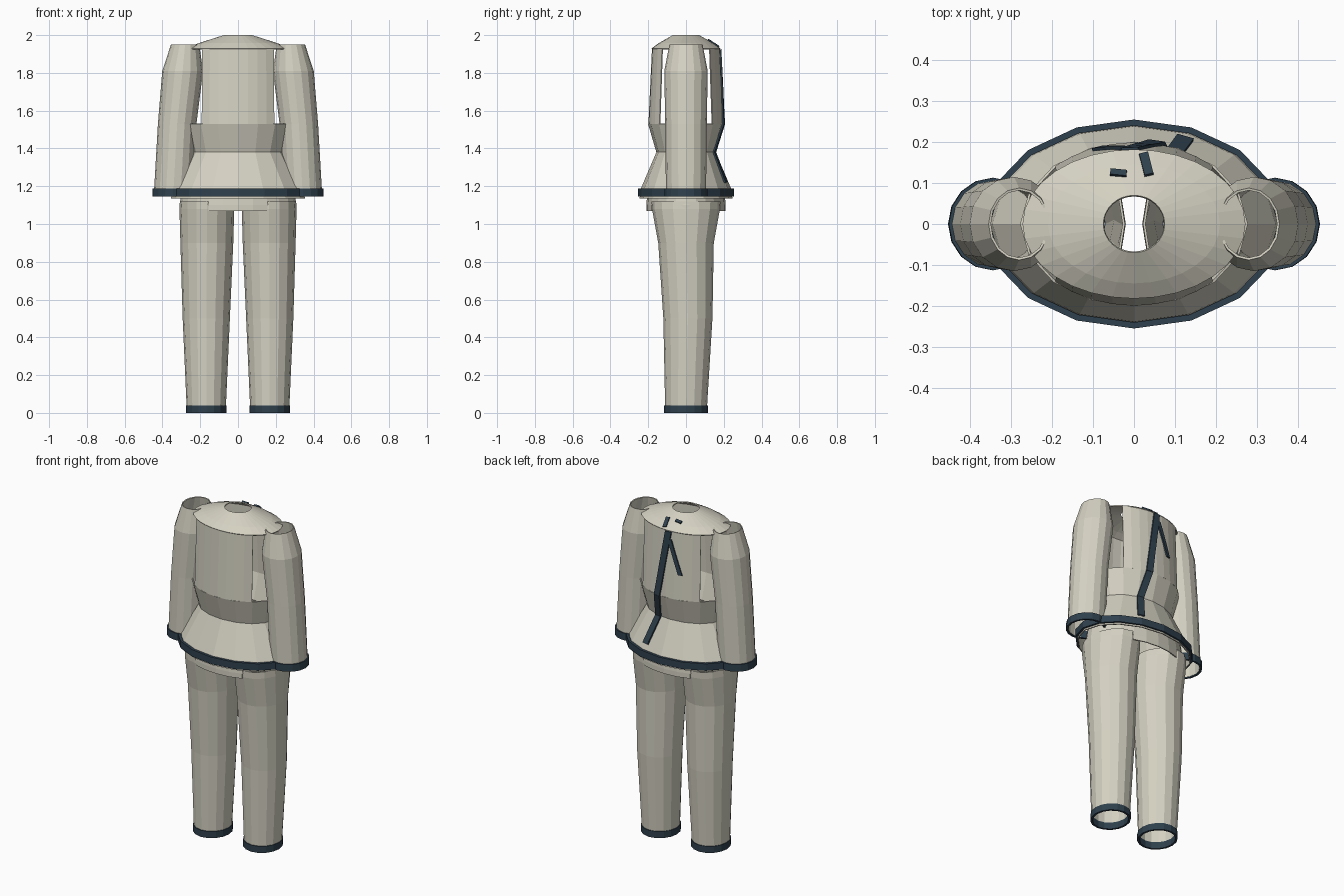
import bpy
import math

if "Cube" in bpy.data.objects:
    bpy.data.objects.remove(bpy.data.objects["Cube"])


def material(name, rgb):
    m = bpy.data.materials.new(name)
    m.diffuse_color = (*rgb, 1)
    m.use_nodes = True
    m.node_tree.nodes["Principled BSDF"].inputs["Base Color"].default_value = m.diffuse_color
    return m


CREAM = material("cream_fabric", (0.66, 0.64, 0.54))
NAVY = material("navy_trim", (0.028, 0.052, 0.075))


def add_mesh(name, verts, faces, mat, thickness, offset=-1):
    me = bpy.data.meshes.new(name)
    me.from_pydata(verts, [], faces)
    me.materials.append(mat)
    ob = bpy.data.objects.new(name, me)
    bpy.context.collection.objects.link(ob)
    sol = ob.modifiers.new("cloth_thickness", 'SOLIDIFY')
    sol.thickness = thickness
    sol.offset = offset
    return ob


def loft(name, rings, mat, sides=16, thickness=0.006, keep=None):
    """Open tube through elliptical rings (cx, cy, z, rx, ry), bottom to top."""
    verts, faces = [], []
    for cx, cy, z, rx, ry in rings:
        for j in range(sides):
            a = 2 * math.pi * j / sides
            verts.append((cx + rx * math.cos(a), cy + ry * math.sin(a), z))
    for i in range(len(rings) - 1):
        for j in range(sides):
            if keep and not keep(360 * (j + 0.5) / sides):
                continue
            k = (j + 1) % sides
            faces.append((i * sides + j, i * sides + k,
                          (i + 1) * sides + k, (i + 1) * sides + j))
    return add_mesh(name, verts, faces, mat, thickness)


def lerp_table(table, v):
    for a, b in zip(table, table[1:]):
        if a[0] <= v <= b[0]:
            t = (v - a[0]) / (b[0] - a[0])
            return [p + (q - p) * t for p, q in zip(a, b)]
    return table[0] if v < table[0][0] else table[-1]


# Jacket silhouette: height, half width, half depth
SKIRT = [(1.135, 0.355, 0.246), (1.19, 0.345, 0.238),
         (1.38, 0.24, 0.157), (1.53, 0.278, 0.201)]
CHEST = [(1.53, 0.272, 0.199), (1.93, 0.268, 0.18)]
YOKE = [(1.93, 0.272, 0.182), (1.957, 0.21, 0.145), (2.0, 0.075, 0.07)]


def centred(profile):
    return [(0, 0, z, rx, ry) for z, rx, ry in profile]


# Jacket body
loft("jacket_skirt", centred(SKIRT), CREAM)
loft("jacket_hem", [(0, 0, 1.145, 0.366, 0.255), (0, 0, 1.187, 0.366, 0.255)],
     NAVY, thickness=0.015)
loft("shoulder_yoke", centred(YOKE), CREAM, sides=32)

# Chest and back panels leave the armholes open
loft("front_panel", centred(CHEST), CREAM, 32, keep=lambda a: 225 < a < 315)
loft("back_panel", centred(CHEST), CREAM, 32, keep=lambda a: 45 < a < 135)

# Waistband with short tabs
loft("waistband", [(0, 0, 1.10, 0.31, 0.21), (0, 0, 1.22, 0.29, 0.20)],
     CREAM, sides=24)
loft("waistband_tabs", [(0, 0, 1.07, 0.31, 0.21), (0, 0, 1.10, 0.31, 0.21)],
     CREAM, sides=24,
     keep=lambda a: abs(math.sin(math.radians(a))) > 0.86
     or abs(math.cos(math.radians(a))) > 0.9)

# Sleeves and trouser legs on both sides
for s, side in ((-1, "left"), (1, "right")):
    loft(side + "_sleeve",
         [(s * 0.343, 0, 1.15, 0.103, 0.106), (s * 0.322, 0, 1.53, 0.102, 0.110),
          (s * 0.293, 0, 1.81, 0.108, 0.115), (s * 0.280, 0, 1.95, 0.075, 0.088)],
         CREAM)
    loft(side + "_sleeve_cuff",
         [(s * 0.345, 0, 1.145, 0.109, 0.113), (s * 0.343, 0, 1.188, 0.109, 0.113)],
         NAVY, thickness=0.012)
    loft(side + "_trouser_leg",
         [(s * 0.168, 0, 0.01, 0.103, 0.110), (s * 0.168, 0.010, 0.50, 0.125, 0.130),
          (s * 0.165, 0, 0.90, 0.140, 0.147), (s * 0.165, 0, 1.08, 0.145, 0.180),
          (s * 0.165, 0, 1.12, 0.143, 0.182)], CREAM)
    loft(side + "_trouser_cuff",
         [(s * 0.168, 0, 0, 0.108, 0.116), (s * 0.168, 0, 0.04, 0.108, 0.116)],
         NAVY, thickness=0.012)


# Dark straps following the back of the jacket
def back_depth(x, z):
    _, rx, ry = lerp_table(CHEST if z > 1.53 else SKIRT, z)
    return ry * math.sqrt(max(0, 1 - (x / rx) ** 2)) + 0.003


def strap(name, path, half_width):
    verts, faces = [], []
    for (za, xa), (zb, xb) in zip(path, path[1:]):
        for k in range(5):
            t = k / 4
            z, x = za + (zb - za) * t, xa + (xb - xa) * t
            for dx in (-half_width, half_width):
                verts.append((x + dx, back_depth(x + dx, z), z))
    for i in range(len(verts) // 2 - 1):
        if i % 5 != 4:
            faces.append((2 * i, 2 * i + 1, 2 * i + 3, 2 * i + 2))
    add_mesh(name, verts, faces, NAVY, 0.009, 0)


strap("long_back_strap",
      [(1.925, -0.01), (1.53, 0.055), (1.38, 0.08), (1.22, 0.125)], 0.02)
strap("short_back_strap", [(1.88, -0.02), (1.68, -0.09)], 0.012)


# Small dark patches on the rear of the yoke
def yoke_patch(name, cx, cy, w, d, turn):
    by_depth = [(ry, z) for z, _, ry in reversed(YOKE)]
    verts = []
    for u, v in ((-1, -1), (1, -1), (1, 1), (-1, 1)):
        x = cx + u * w * math.cos(turn) - v * d * math.sin(turn)
        y = cy + u * w * math.sin(turn) + v * d * math.cos(turn)
        verts.append((x, y, lerp_table(by_depth, y)[1] + 0.003))
    add_mesh(name, verts, [(0, 1, 2, 3)], NAVY, 0.009, 0)


yoke_patch("long_yoke_patch", 0.03, 0.146, 0.011, 0.027, 0.25)
yoke_patch("short_yoke_patch", -0.038, 0.125, 0.02, 0.007, -0.1)
